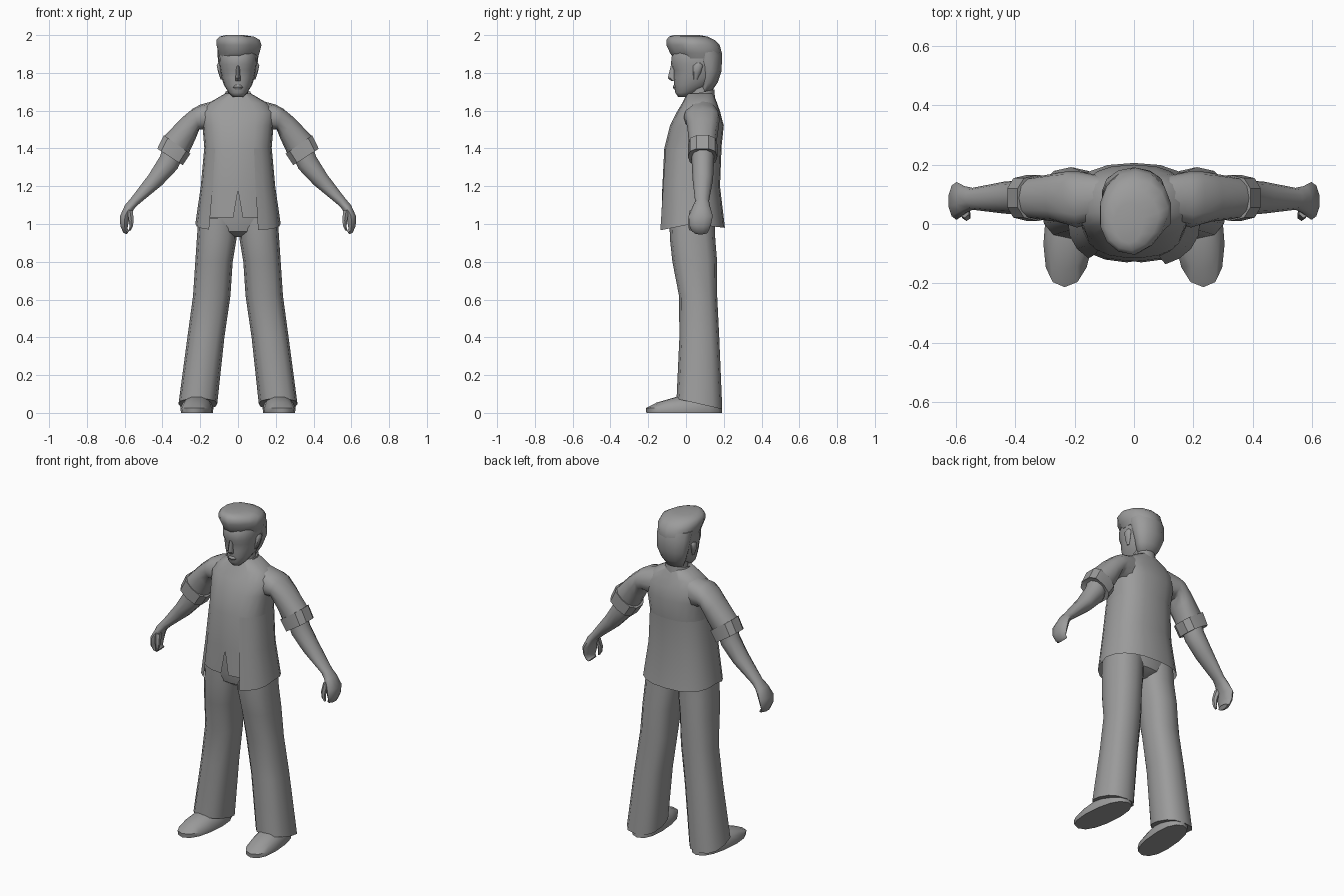
import bpy, bmesh, math

grey = bpy.data.materials.new("plain_grey")
grey.diffuse_color = (0.33, 0.33, 0.33, 1)


def even(n):
    return [360 * i / n for i in range(n)]


def loft(name, stations, angles=even(14), e=1.0, caps=(True, True), closed=True,
         edit=None, mirror=False, sharp=42):
    """Skin cross-sections (edge A xz, edge B xz, front y, back y); angle 0 is the front."""
    bm = bmesh.new()
    power = lambda v: math.copysign(abs(v) ** e, v) if abs(v) > 1e-6 else 0.0
    rings = []
    for (ax, az), (bx, bz), yf, yb in stations:
        ring = []
        for a in angles:
            s, c = power(math.sin(math.radians(a))), power(math.cos(math.radians(a)))
            p = ((ax + bx) / 2 + (ax - bx) / 2 * s,
                 (yf + yb) / 2 - (yb - yf) / 2 * c,
                 (az + bz) / 2 + (az - bz) / 2 * s)
            ring.append(bm.verts.new(edit(*p) if edit else p))
        rings.append(ring)
    n = len(angles)
    for r, q in zip(rings, rings[1:]):
        for i in range(n if closed else n - 1):
            j = (i + 1) % n
            bm.faces.new((r[i], r[j], q[j], q[i]))
    if caps[0]:
        bm.faces.new(rings[0])
    if caps[1]:
        bm.faces.new(rings[-1])
    bmesh.ops.recalc_face_normals(bm, faces=bm.faces)
    me = bpy.data.meshes.new(name)
    bm.to_mesh(me)
    bm.free()
    me.materials.append(grey)
    me.shade_smooth()
    me.set_sharp_from_angle(angle=math.radians(sharp))
    ob = bpy.data.objects.new(name, me)
    bpy.context.collection.objects.link(ob)
    if mirror:
        ob.modifiers.new("mirror", 'MIRROR').use_mirror_merge = False
    return ob


def level(z, xo, xi, yf, yb):
    """Horizontal cross-section."""
    return ((xo, z), (xi, z), yf, yb)


def mid(z, rx, yf, yb):
    """Horizontal cross-section centred on x = 0."""
    return level(z, rx, -rx, yf, yb)


# Shirt body, with a small split at the front hem
half = [4, 23, 38, 55, 72, 90, 108, 126, 144, 162]
body_angles = [0] + half + [180] + [360 - a for a in reversed(half)]


def front_split(x, y, z):
    return (x, y + 0.004, 1.18) if abs(x) < 0.001 and y < 0 and z < 1.1 else (x, y, z)


loft("shirt_body", [
    mid(1.035, .208, -.13, .188), mid(1.2, .192, -.125, .175), mid(1.4, .178, -.115, .187),
    mid(1.52, .188, -.085, .2), mid(1.59, .198, -.05, .182), mid(1.64, .155, -.02, .165),
    mid(1.69, .07, .005, .145)],
    body_angles, e=.8, caps=(False, True), edit=front_split, sharp=50)


# Open shirt skirt hanging over the body, with a slanted hem
def slant_hem(x, y, z):
    if z < 1.0:
        z = 1.0 - (.035 * (.03 - y) / .175 if y < .03 else .02 * (y - .03) / .175)
    return x, y, z


loft("shirt_skirt", [
    mid(1.4, .179, -.117, .188), mid(1.2, .197, -.131, .18), mid(.98, .226, -.147, .206)],
    body_angles[2:-2], e=.8, caps=(False, False), closed=False, edit=slant_hem, sharp=50)

# Collar, open at the throat and higher at the back
loft("collar", [mid(1.625, .088, -.03, .155), mid(1.695, .068, -.002, .15),
                mid(1.685, .056, .008, .138)],
     [12 + 336 * i / 14 for i in range(15)], caps=(False, False), closed=False,
     edit=lambda x, y, z: (x, y, z + (y - .07) * .22))

# Sleeves and rolled cuffs
loft("sleeve", [
    ((.08, 1.665), (.10, 1.45), .02, .16), ((.20, 1.632), (.185, 1.50), -.012, .178),
    ((.24, 1.61), (.205, 1.5), -.002, .178), ((.30, 1.56), (.225, 1.45), .008, .172),
    ((.39, 1.465), (.26, 1.375), .015, .16)], even(12), e=.85, mirror=True, sharp=60)
loft("cuff", [
    ((.395, 1.472), (.25, 1.37), .01, .166), ((.43, 1.40), (.29, 1.31), .01, .166),
    ((.41, 1.397), (.31, 1.325), .03, .15)], even(10), e=.75, mirror=True, sharp=35)

# Forearms, hands with curled fingers, thumbs
loft("forearm_and_hand", [
    ((.40, 1.41), (.295, 1.34), .03, .15), ((.415, 1.36), (.318, 1.29), .03, .148),
    ((.475, 1.262), (.40, 1.205), .035, .143), ((.57, 1.135), (.52, 1.108), .048, .122),
    ((.60, 1.10), (.545, 1.085), .035, .128), ((.627, 1.04), (.57, 1.045), .014, .142),
    ((.624, .99), (.58, 1.0), .016, .132), ((.608, .953), (.585, .975), .03, .12),
    ((.59, .945), (.575, .965), .04, .115)], even(10), mirror=True, sharp=55)
loft("thumb", [
    ((.59, 1.075), (.555, 1.07), .02, .07), ((.58, 1.02), (.55, 1.02), .01, .046),
    ((.576, .985), (.556, .985), .012, .04), ((.58, .965), (.568, .965), .018, .035)],
    even(6), mirror=True)

# Trousers
loft("trouser_top", [
    mid(1.2, .165, -.095, .15), mid(1.03, .208, -.092, .155), mid(.96, .19, -.075, .145),
    mid(.93, .04, -.03, .10)], e=.85)


def trouser_hem(x, y, z):
    return (x, y, .075 - .055 * (y + .05) / .24) if z < .1 else (x, y, z)


loft("trouser_leg", [
    level(1.03, .21, .004, -.088, .152), level(.92, .218, .008, -.085, .155),
    level(.8, .226, .028, -.072, .165), level(.62, .238, .04, -.037, .165),
    level(.4, .268, .072, -.035, .176), level(.06, .315, .11, -.05, .192)],
    even(12), e=.8, edit=trouser_hem, mirror=True, sharp=50)

# Shoes, toes turned slightly out
loft("shoe", [
    level(0, .298, .135, -.21, .19), level(.025, .302, .132, -.213, .19),
    level(.055, .29, .145, -.155, .185), level(.085, .265, .165, -.05, .17)],
    even(14), e=.85, edit=lambda x, y, z: (x - y * .08, y, z), mirror=True, sharp=50)

# Neck and head
loft("neck", [mid(1.6, .062, .015, .14), mid(1.69, .056, .018, .135),
              mid(1.76, .056, .02, .13)], even(10))
loft("head", [
    mid(1.673, .028, -.042, .015), mid(1.695, .05, -.057, .05), mid(1.735, .074, -.062, .135),
    mid(1.775, .088, -.066, .165), mid(1.815, .096, -.066, .182), mid(1.845, .1, -.08, .187),
    mid(1.89, .103, -.075, .188), mid(1.94, .09, -.05, .165)], even(16), e=.92, sharp=60)
loft("nose", [
    mid(1.84, .009, -.08, -.04), mid(1.772, .015, -.097, -.04), mid(1.757, .014, -.078, -.04)],
    even(6))
loft("lips", [mid(1.737, .018, -.064, -.04), mid(1.724, .026, -.07, -.04),
              mid(1.711, .016, -.063, -.04)], even(8))
loft("ear", [
    level(1.765, .092, .07, .04, .06), level(1.80, .104, .08, .036, .078),
    level(1.838, .113, .08, .038, .09), level(1.852, .106, .08, .05, .08)],
    even(8), mirror=True)

# Hair swept up and across to one side
def sweep(x, y, z):
    return (x, y + max(0, x) * .35, z) if y < 0 else (x, y, z)


loft("hair", [
    level(1.875, .104, -.1, -.066, .187), level(1.905, .116, -.106, -.086, .19),
    level(1.948, .127, -.117, -.106, .178), level(1.975, .118, -.116, -.104, .15),
    level(1.992, .085, -.1, -.09, .115), level(2.0, .03, -.065, -.065, .07)],
    even(14), e=.92, edit=sweep, sharp=60)
# Hair at the sides and nape
loft("back_hair", [
    mid(1.70, .05, .07, .135), mid(1.75, .078, .07, .168), mid(1.81, .1, .065, .188),
    mid(1.89, .108, .03, .191), mid(1.93, .108, .0, .18)], even(12), sharp=60)
